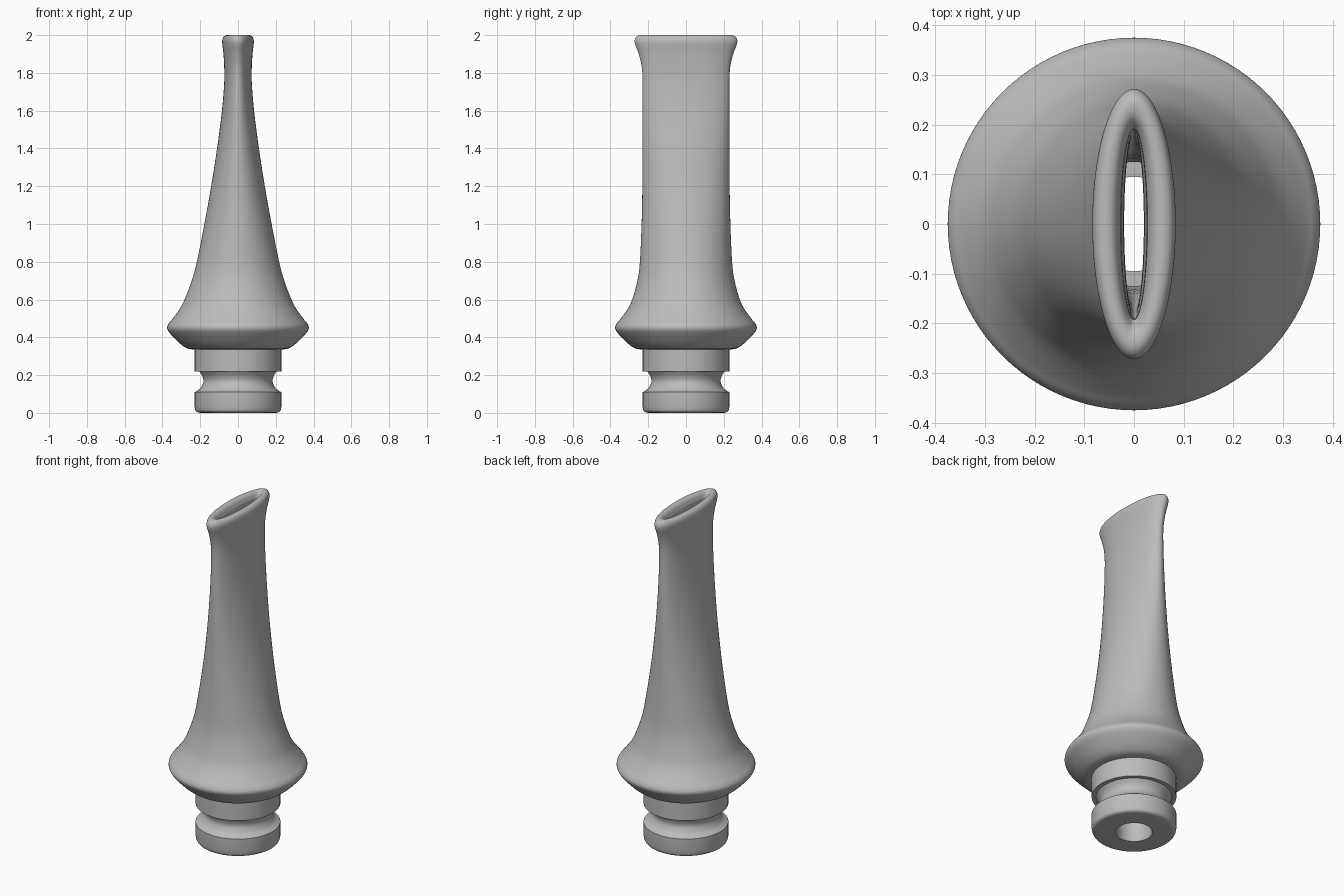
import bpy, bmesh, math
from mathutils import Vector

SEGMENTS = 96

cube = bpy.data.objects.get("Cube")
if cube:
    bpy.data.objects.remove(cube, do_unlink=True)

grey = bpy.data.materials.new("satin grey")
grey.use_nodes = True
colour = (0.5, 0.5, 0.5, 1)
grey.diffuse_color = colour
grey.node_tree.nodes["Principled BSDF"].inputs["Base Color"].default_value = colour


def round_rings(*pairs):
    """Circular rings from (height, radius) pairs."""
    return [(z, r, r) for z, r in pairs]


def smooth_path(points, steps=4):
    """Pass a Catmull-Rom curve through the ring sizes."""
    pts = [Vector(p) for p in points]
    pts = [2 * pts[0] - pts[1]] + pts + [2 * pts[-1] - pts[-2]]
    path = []
    for a, b, c, d in zip(pts, pts[1:], pts[2:], pts[3:]):
        for i in range(steps):
            t = i / steps
            path.append(b + (c - a) * t / 2
                        + (2 * a - 5 * b + 4 * c - d) * t * t / 2
                        + (3 * b - a - 3 * c + d) * t ** 3 / 2)
    return path + [pts[-2]]


def loft(name, path):
    """Skin a closed loop of elliptical rings (height, half width, half depth)."""
    bm = bmesh.new()
    rings = []
    for z, rx, ry in path:
        ring = []
        for i in range(SEGMENTS):
            a = math.tau * i / SEGMENTS
            ring.append(bm.verts.new((rx * math.cos(a), ry * math.sin(a), z)))
        rings.append(ring)
    for low, high in zip(rings, rings[1:] + rings[:1]):
        for i in range(SEGMENTS):
            j = (i + 1) % SEGMENTS
            bm.faces.new((low[i], low[j], high[j], high[i]))
    bmesh.ops.recalc_face_normals(bm, faces=bm.faces)
    mesh = bpy.data.meshes.new(name)
    bm.to_mesh(mesh)
    bm.free()
    mesh.materials.append(grey)
    obj = bpy.data.objects.new(name, mesh)
    bpy.context.collection.objects.link(obj)
    bpy.ops.object.select_all(action="DESELECT")
    obj.select_set(True)
    bpy.context.view_layer.objects.active = obj
    bpy.ops.object.shade_smooth_by_angle(angle=math.radians(35))
    return obj


# Mouthpiece: round flange sweeping up into a flat, flared oval lip
flange = round_rings((.335, .23), (.342, .27), (.365, .305), (.40, .341),
                     (.43, .367), (.452, .375), (.475, .366), (.5, .345),
                     (.55, .309))
blade = [(.6, .283, .285), (.7, .245, .257), (.8, .218, .244),
         (1, .178, .235), (1.2, .142, .231), (1.4, .111, .23),
         (1.6, .085, .23), (1.75, .073, .23), (1.83, .073, .234)]
lip = [(1.9, .077, .25), (1.95, .083, .269), (1.975, .083, .271),
       (1.993, .075, .26), (2, .058, .24), (1.993, .04, .214),
       (1.97, .029, .195), (1.93, .025, .189)]
# Slot inside the blade, opening out into the round bore
slot = [(1.6, .022, .175), (1, .06, .14), (.5, .11, .125)]
loft("mouthpiece", smooth_path(flange + blade + lip + slot)
     + round_rings((.45, .125), (.45, .095), (.335, .095)))

# Stem: collar, ring groove and rounded foot around the bore
collar = round_rings((.34, .095), (.34, .229), (.22, .229), (.22, .205))
groove = smooth_path(round_rings((.22, .205), (.195, .189), (.165, .183),
                                 (.135, .196), (.12, .212), (.11, .229)))
foot = smooth_path(round_rings((.03, .229), (.012, .225), (.003, .215), (0, .2)))
loft("stem", collar + groove[1:] + foot + round_rings((0, .1), (.015, .095)))
